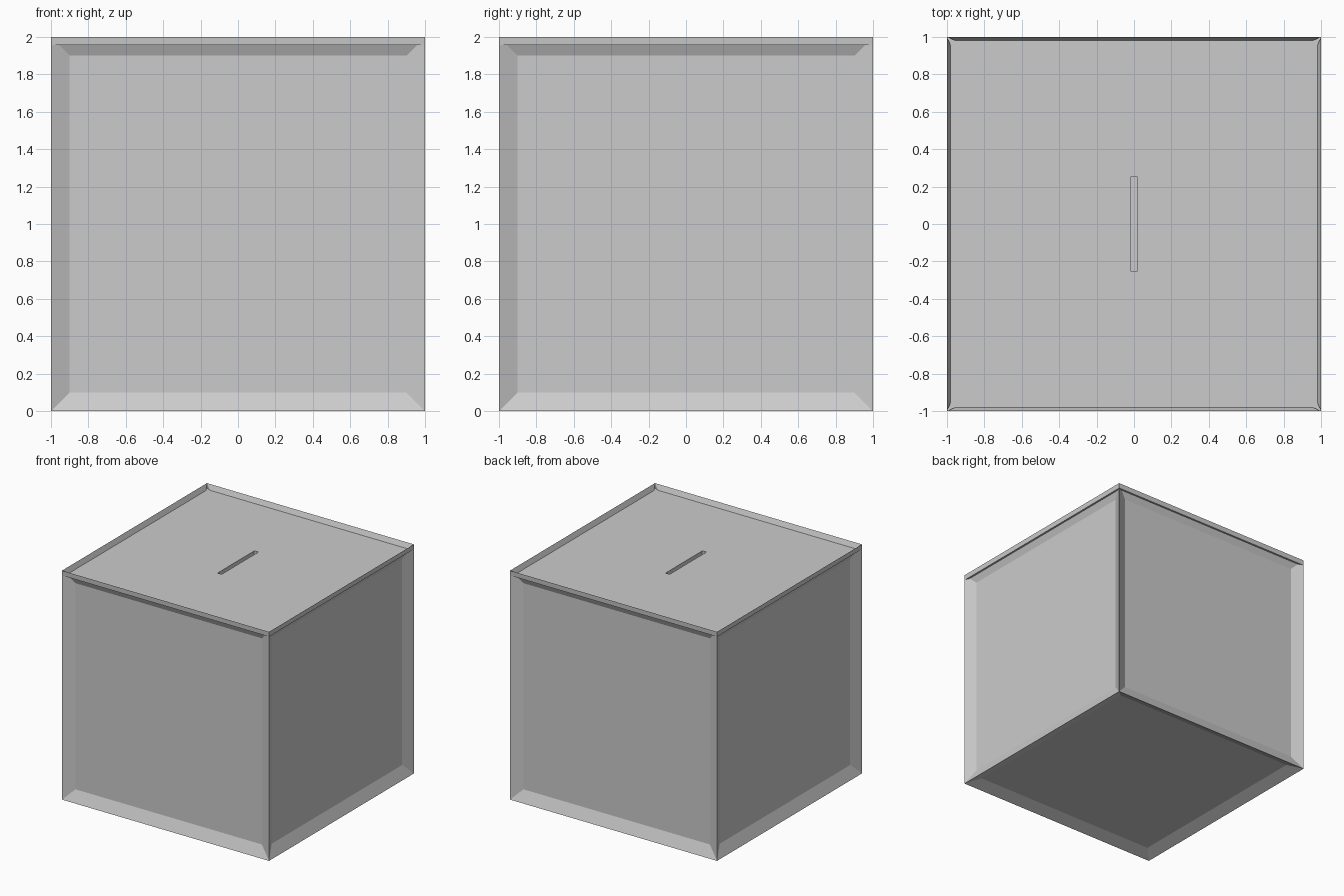
import bpy, bmesh
from mathutils import Matrix

if "Cube" in bpy.data.objects:
    bpy.data.objects.remove(bpy.data.objects["Cube"])

RECESS = 0.044      # depth of every recessed panel
FRAME = 0.1         # frame width on sides and bottom
RIM = 0.003         # hair-thin rim around the top panel


def finish(bm, name):
    mesh = bpy.data.meshes.new(name)
    bm.normal_update()
    bm.to_mesh(mesh)
    bm.free()
    obj = bpy.data.objects.new(name, mesh)
    bpy.context.collection.objects.link(obj)
    return obj


# Box body: a cube with every face inset and pushed inwards
bm = bmesh.new()
bmesh.ops.create_cube(bm, size=2, matrix=Matrix.Translation((0, 0, 1)))
bm.normal_update()
for face in list(bm.faces):
    normal = face.normal.copy()
    width = RIM if normal.z > 0.5 else FRAME
    bmesh.ops.inset_region(bm, faces=[face], thickness=width, use_even_offset=True)
    bmesh.ops.translate(bm, verts=face.verts, vec=-normal * RECESS)
box = finish(bm, "box")

# Slot cutter: narrow block with rounded vertical edges
bm = bmesh.new()
top = 2 - RECESS
bmesh.ops.create_cube(bm, size=1, matrix=Matrix.Translation((0, 0, top))
                      @ Matrix.Diagonal((0.04, 0.51, 0.16, 1)))
upright = [e for e in bm.edges if abs(e.verts[0].co.z - e.verts[1].co.z) > 0.01]
bmesh.ops.bevel(bm, geom=upright, offset=0.008, segments=3, profile=0.5, affect='EDGES')
cutter = finish(bm, "slot_cutter")
cutter.hide_render = True
cutter.display_type = 'WIRE'

# Cut the slot into the top panel, then drop the cutter
cut = box.modifiers.new("slot", 'BOOLEAN')
cut.operation = 'DIFFERENCE'
cut.solver = 'EXACT'
cut.object = cutter
bpy.context.view_layer.objects.active = box
box.select_set(True)
bpy.ops.object.modifier_apply(modifier=cut.name)
bpy.data.objects.remove(cutter)
